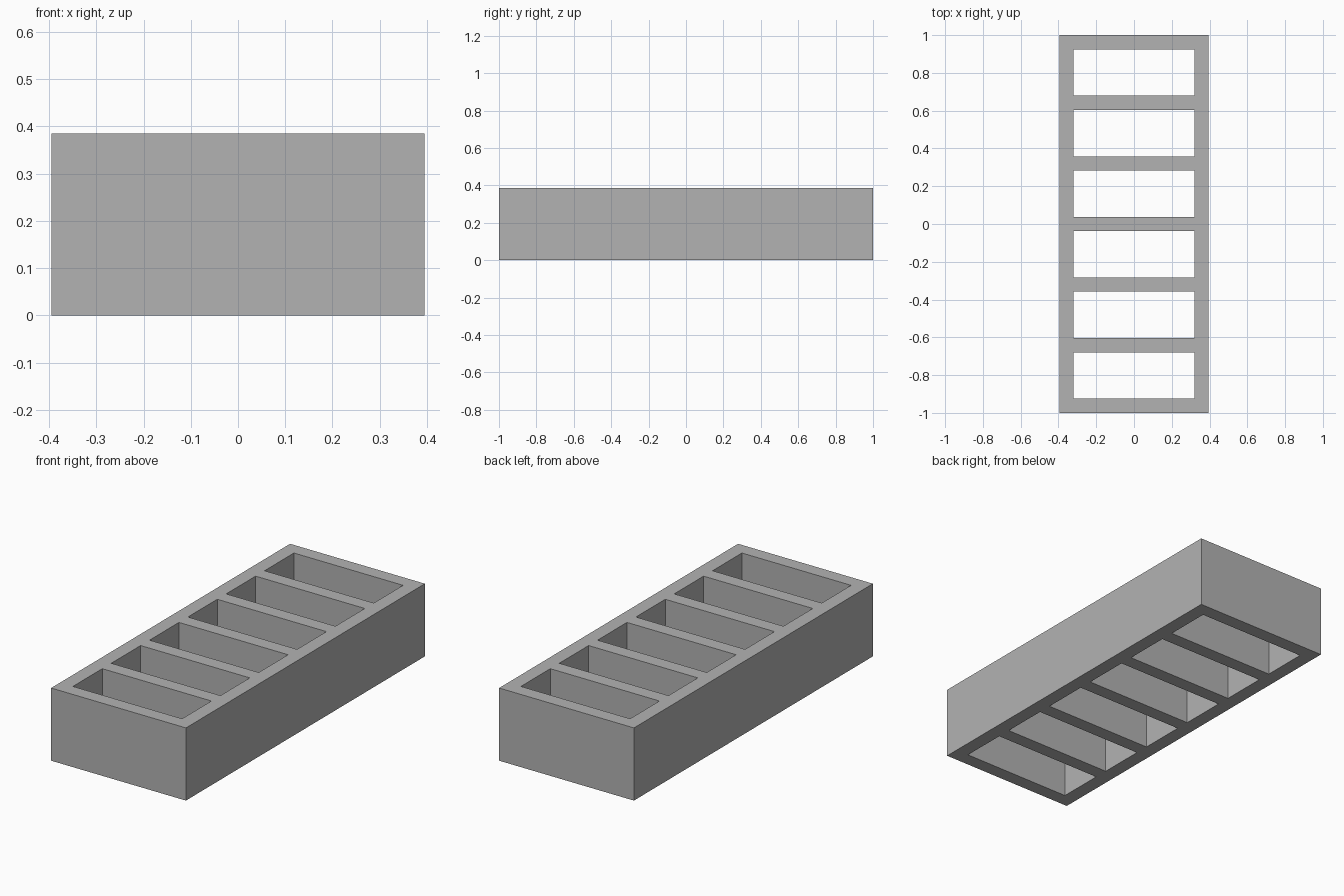
import bpy
import bmesh

if "Cube" in bpy.data.objects:
    bpy.data.objects.remove(bpy.data.objects["Cube"], do_unlink=True)

HALF_WIDTH, HALF_LENGTH, HEIGHT = 0.395, 1.0, 0.385
WALL, SLOTS = 0.075, 6
SLOT = (2 * HALF_LENGTH - WALL * (SLOTS + 1)) / SLOTS

# Plain grey material
grey = bpy.data.materials.new("grey")
grey.use_nodes = True
colour = (0.45, 0.45, 0.45, 1.0)
grey.diffuse_color = colour
grey.node_tree.nodes["Principled BSDF"].inputs["Base Color"].default_value = colour

# Plan lines: outer and inner wall edges, then alternating bars and slots
xs = [-HALF_WIDTH, WALL - HALF_WIDTH, HALF_WIDTH - WALL, HALF_WIDTH]
ys = [-HALF_LENGTH]
for i in range(2 * SLOTS + 1):
    ys.append(ys[-1] + (SLOT if i % 2 else WALL))

# Flat frame, leaving the slots open
bm = bmesh.new()
grid = [[bm.verts.new((x, y, 0)) for x in xs] for y in ys]
for j in range(len(ys) - 1):
    for i in range(len(xs) - 1):
        if i == 1 and j % 2:
            continue
        bm.faces.new((grid[j][i], grid[j][i + 1], grid[j + 1][i + 1], grid[j + 1][i]))

# Raise the frame into a solid block with through slots
raised = bmesh.ops.extrude_face_region(bm, geom=bm.faces[:], use_keep_orig=True)
top = [g for g in raised["geom"] if isinstance(g, bmesh.types.BMVert)]
bmesh.ops.translate(bm, verts=top, vec=(0, 0, HEIGHT))
bmesh.ops.recalc_face_normals(bm, faces=bm.faces[:])

mesh = bpy.data.meshes.new("slotted_block")
bm.to_mesh(mesh)
bm.free()
mesh.materials.append(grey)
block = bpy.data.objects.new("slotted_block", mesh)
bpy.context.collection.objects.link(block)
